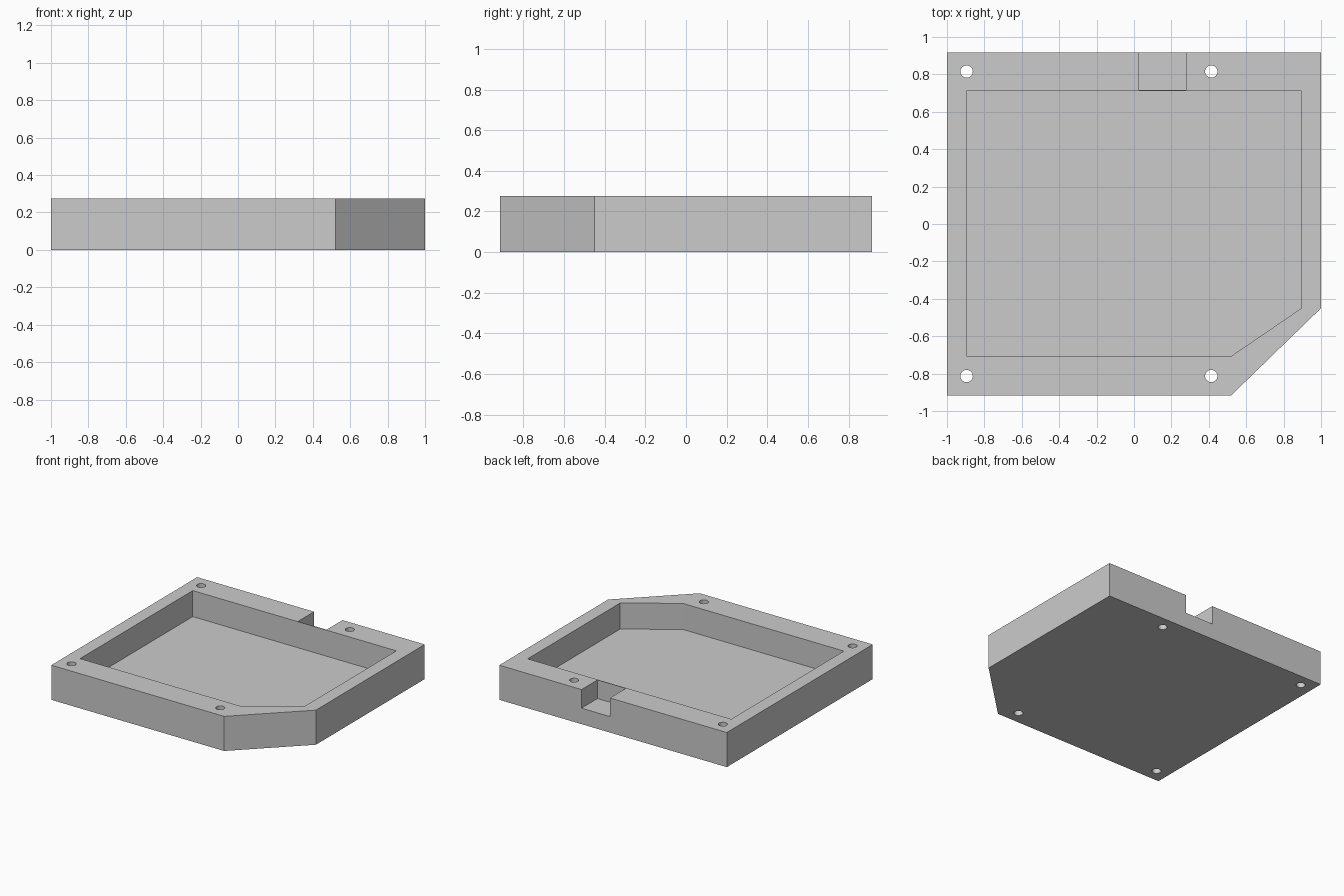
import bpy
import bmesh
import math

HEIGHT = 0.275
FLOOR = 0.068
ABOVE = HEIGHT + 0.1

default = bpy.data.objects.get("Cube")
if default:
    bpy.data.objects.remove(default, do_unlink=True)

grey = bpy.data.materials.new("plain grey")
grey.use_nodes = True
grey.diffuse_color = (0.6, 0.6, 0.6, 1)
grey.node_tree.nodes["Principled BSDF"].inputs["Base Color"].default_value = (0.6, 0.6, 0.6, 1)


def prism(name, outline, bottom, top):
    """Extrude a flat outline between two heights."""
    bm = bmesh.new()
    face = bm.faces.new([bm.verts.new((x, y, bottom)) for x, y in outline])
    raised = bmesh.ops.extrude_face_region(bm, geom=[face])["geom"]
    verts = [v for v in raised if isinstance(v, bmesh.types.BMVert)]
    bmesh.ops.translate(bm, verts=verts, vec=(0, 0, top - bottom))
    bmesh.ops.recalc_face_normals(bm, faces=bm.faces)
    mesh = bpy.data.meshes.new(name)
    bm.to_mesh(mesh)
    bm.free()
    mesh.materials.append(grey)
    obj = bpy.data.objects.new(name, mesh)
    bpy.context.collection.objects.link(obj)
    return obj


def clipped_rectangle(x, back, front, clip_x, clip_y):
    """Rectangle with its front left corner cut off."""
    return [(-x, front), (clip_x, front), (x, clip_y), (x, back), (-x, back)]


def circle(cx, cy, radius, sides=32):
    angles = [math.tau * i / sides for i in range(sides)]
    return [(cx + radius * math.cos(a), cy + radius * math.sin(a)) for a in angles]


# Tray block with one clipped corner
tray = prism("tray", clipped_rectangle(1, 0.916, -0.916, 0.52, -0.45), 0, HEIGHT)

# Pocket, cable notch and four through holes
cutters = [
    prism("pocket_cutter", clipped_rectangle(0.895, 0.71, -0.705, 0.522, -0.45), FLOOR, ABOVE),
    prism("notch_cutter", [(0.027, 0.716), (0.277, 0.716), (0.277, 1), (0.027, 1)], 0.127, ABOVE),
]
for x in (-0.895, 0.413):
    for y in (-0.813, 0.815):
        cutters.append(prism("hole_cutter", circle(x, y, 0.033), -0.1, ABOVE))

bpy.context.view_layer.objects.active = tray
for cutter in cutters:
    cutter.hide_render = True
    cut = tray.modifiers.new("cut", "BOOLEAN")
    cut.operation = "DIFFERENCE"
    cut.solver = "EXACT"
    cut.object = cutter
    bpy.ops.object.modifier_apply(modifier=cut.name)
    bpy.data.objects.remove(cutter, do_unlink=True)

# Smooth hole walls, sharp edges elsewhere
tray.select_set(True)
bpy.ops.object.shade_smooth_by_angle(angle=math.radians(30))
